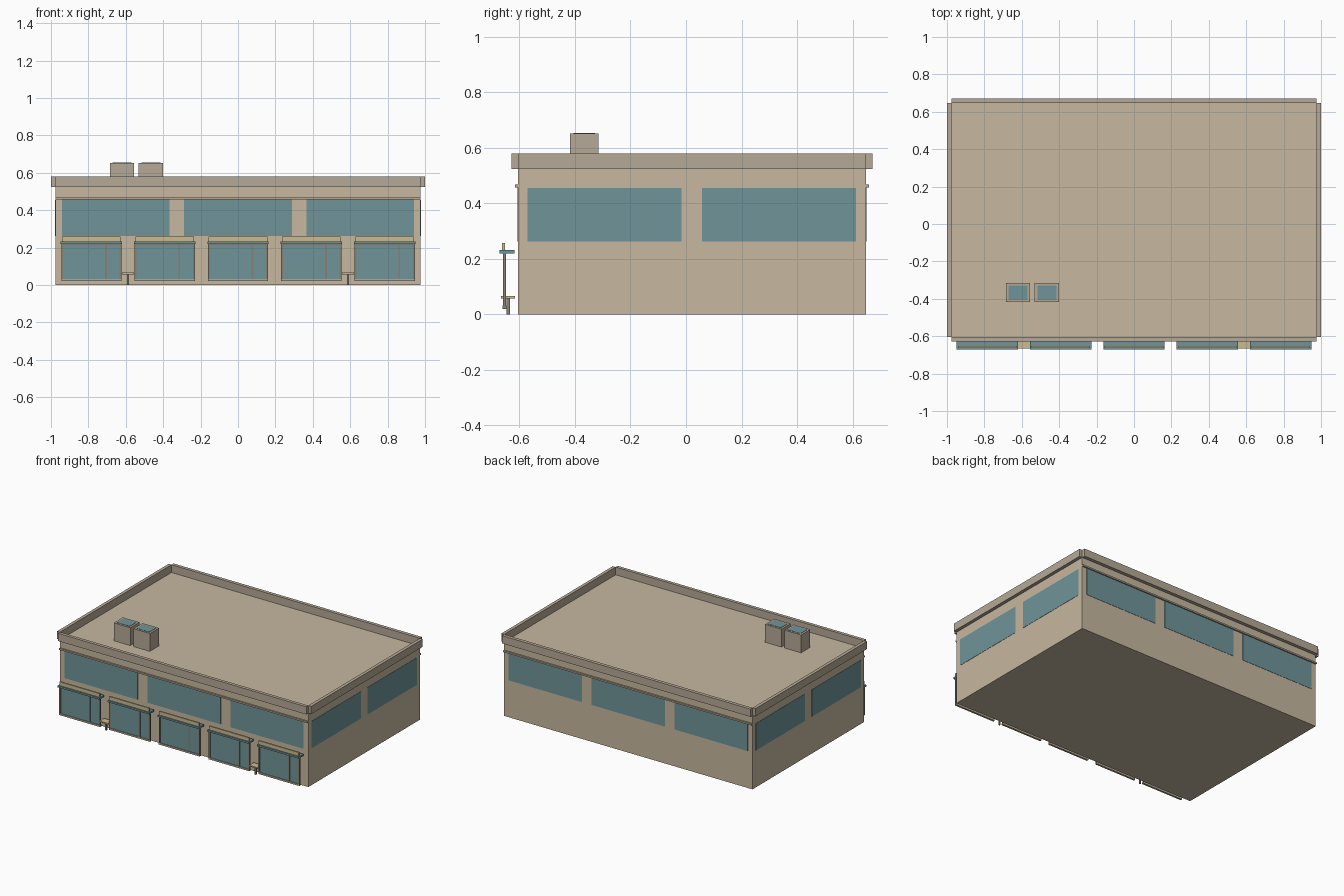
import bpy, bmesh
from mathutils import Vector

if "Cube" in bpy.data.objects:
    bpy.data.objects.remove(bpy.data.objects["Cube"])


def material(name, color):
    m = bpy.data.materials.new(name)
    m.diffuse_color = (*color, 1)
    m.use_nodes = True
    m.node_tree.nodes["Principled BSDF"].inputs["Base Color"].default_value = m.diffuse_color
    return m


WALL = material("tan_wall", (0.57, 0.48, 0.35))
TRIM = material("grey_tan_trim", (0.47, 0.40, 0.31))
GLASS = material("teal_glass", (0.16, 0.30, 0.32))
SIGN = material("yellow_tan", (0.60, 0.50, 0.28))
FRAME = material("frame_brown", (0.25, 0.22, 0.17))


def box(name, x, y, z, mat):
    """Box from (min, max) pairs along each axis."""
    bm = bmesh.new()
    bmesh.ops.create_cube(bm, size=1)
    for v in bm.verts:
        v.co = Vector([(a + b) / 2 + c * (b - a) for (a, b), c in zip((x, y, z), v.co)])
    me = bpy.data.meshes.new(name)
    bm.to_mesh(me)
    bm.free()
    me.materials.append(mat)
    ob = bpy.data.objects.new(name, me)
    bpy.context.collection.objects.link(ob)
    return ob


FRONT, BACK, SIDE, ROOF = -0.605, 0.648, 0.977, 0.525

# Main block
box("building_body", (-SIDE, SIDE), (FRONT, BACK), (0, ROOF), WALL)

# Parapet strips with open corners, and ledges above the front and back windows
for tag, y0, y1 in (("front", -0.628, FRONT), ("back", BACK, 0.672)):
    box(f"parapet_{tag}", (-SIDE, SIDE), (y0, y1), (ROOF, 0.58), TRIM)
for tag, s in (("left", -1), ("right", 1)):
    x = sorted((s * SIDE, s * 1.0))
    box(f"parapet_{tag}", x, (FRONT, BACK), (ROOF, 0.58), TRIM)
box("ledge_front", (-SIDE, SIDE), (-0.616, FRONT), (0.458, 0.469), TRIM)
box("ledge_back", (-SIDE, SIDE), (BACK, 0.659), (0.458, 0.469), TRIM)

# Upper windows, nearly flush with the walls
T = 0.002
for x0, x1 in ((-0.94, -0.365), (-0.288, 0.288), (0.365, 0.94)):
    box("window_front", (x0, x1), (FRONT - T, FRONT), (0.263, 0.458), GLASS)
    box("window_back", (x0, x1), (BACK, BACK + T), (0.263, 0.458), GLASS)
for y0, y1 in ((-0.571, -0.017), (0.058, 0.612)):
    for s in (-1, 1):
        box("window_side", sorted((s * SIDE, s * (SIDE + T))), (y0, y1), (0.263, 0.455), GLASS)

# Shopfronts: glazing, frame bars, awning and sign board
for i in range(5):
    c = (i - 2) * 0.392
    box("shop_glass", (c - 0.152, c + 0.152), (-0.656, -0.651), (0.03, 0.215), GLASS)
    for dx in (-0.156, 0.078, 0.156):
        box("shop_mullion", (c + dx - 0.005, c + dx + 0.005), (-0.660, -0.648), (0.022, 0.22), FRAME)
    box("shop_sill", (c - 0.161, c + 0.161), (-0.661, -0.647), (0.02, 0.032), TRIM)
    box("shop_head", (c - 0.161, c + 0.161), (-0.660, -0.648), (0.212, 0.22), FRAME)
    box("shop_awning", (c - 0.164, c + 0.164), (-0.672, -0.618), (0.22, 0.232), GLASS)
    box("shop_sign", (c - 0.157, c + 0.157), (-0.663, -0.652), (0.232, 0.258), SIGN)

# Benches between the outer shopfronts
for c in (-0.588, 0.588):
    box("bench_seat", (c - 0.033, c + 0.033), (-0.666, -0.617), (0.057, 0.066), SIGN)
    box("bench_leg", (c - 0.005, c + 0.005), (-0.646, -0.635), (0, 0.057), FRAME)

# Rooftop units with vent panels
for c in (-0.62, -0.466):
    box("roof_unit", (c - 0.065, c + 0.065), (-0.418, -0.315), (ROOF, 0.652), TRIM)
    box("roof_unit_vent", (c - 0.051, c + 0.051), (-0.405, -0.328), (0.652, 0.654), GLASS)
